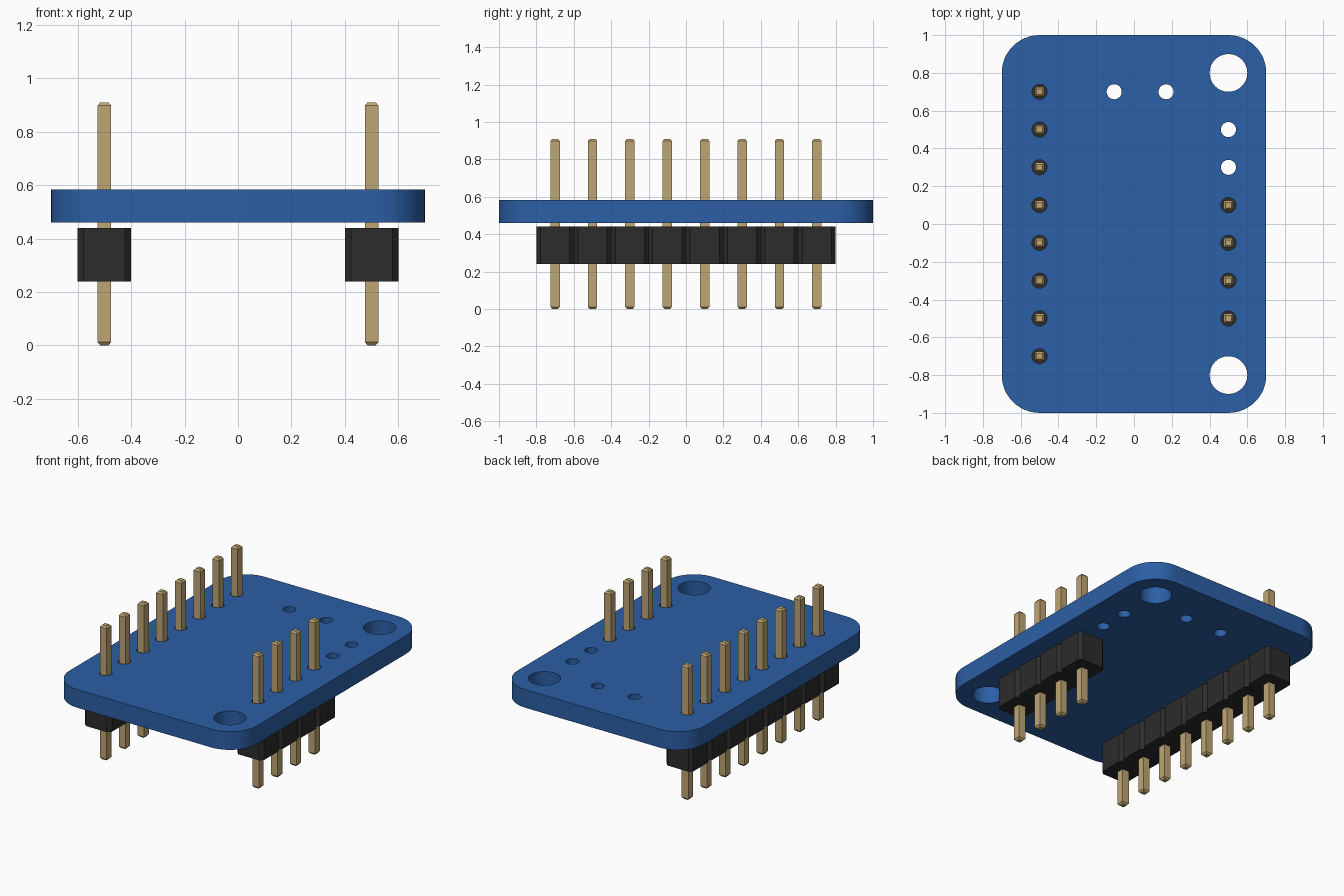
import bpy
import bmesh
import math

cube = bpy.data.objects.get("Cube")
if cube:
    bpy.data.objects.remove(cube, do_unlink=True)


def material(name, rgb):
    m = bpy.data.materials.new(name)
    m.use_nodes = True
    m.diffuse_color = (*rgb, 1)
    bsdf = next(n for n in m.node_tree.nodes if n.type == 'BSDF_PRINCIPLED')
    bsdf.inputs["Base Color"].default_value = (*rgb, 1)
    return m


blue = material("board blue", (0.025, 0.115, 0.38))
black = material("header black", (0.025, 0.025, 0.025))
gold = material("pin gold", (0.52, 0.38, 0.175))

BOARD_Z, BOARD_TOP = 0.46, 0.583
HEADER_Z, HEADER_TOP = 0.24, 0.44
PIN_TOP = 0.91

# Pin rows: x position and y positions
left_ys = [0.1 + 0.2 * i for i in range(-3, 1)]            # four pins, model's left
right_ys = [-0.7 + 0.2 * i for i in range(8)]              # eight pins, model's right
rows = {"left": (0.5, left_ys), "right": (-0.5, right_ys)}


def finish(name, bm, mat, smooth=False):
    bmesh.ops.recalc_face_normals(bm, faces=bm.faces)
    mesh = bpy.data.meshes.new(name)
    bm.to_mesh(mesh)
    bm.free()
    mesh.materials.append(mat)
    ob = bpy.data.objects.new(name, mesh)
    bpy.context.collection.objects.link(ob)
    if smooth:
        bpy.ops.object.select_all(action='DESELECT')
        ob.select_set(True)
        bpy.context.view_layer.objects.active = ob
        bpy.ops.object.shade_smooth_by_angle(angle=math.radians(35))
    return ob


def extrude_up(bm, faces, height):
    ext = bmesh.ops.extrude_face_region(bm, geom=faces)
    verts = [v for v in ext["geom"] if isinstance(v, bmesh.types.BMVert)]
    bmesh.ops.translate(bm, vec=(0, 0, height), verts=verts)


def arc(cx, cy, r, start, sweep, n, closed):
    steps = n if closed else n - 1
    return [(cx + r * math.cos(start + sweep * i / steps),
             cy + r * math.sin(start + sweep * i / steps)) for i in range(n)]


# Circuit board: rounded rectangle with mounting, spare and pin holes
outline = []
for k, (sx, sy) in enumerate([(1, 1), (-1, 1), (-1, -1), (1, -1)]):
    outline += arc(sx * 0.5, sy * 0.8, 0.2, k * math.pi / 2, math.pi / 2, 13, False)
holes = [(0.5, 0.8, 0.1), (0.5, -0.8, 0.1)]
holes += [(x, y, 0.04) for x, y in [(-0.105, 0.7), (0.17, 0.7), (0.5, 0.5), (0.5, 0.3)]]
holes += [(x, y, 0.04) for x, ys in rows.values() for y in ys]
loops = [outline] + [arc(x, y, r, 0, 2 * math.pi, 32 if r > 0.05 else 24, True)
                     for x, y, r in holes]
bm = bmesh.new()
edges = []
for loop in loops:
    vs = [bm.verts.new((x, y, BOARD_Z)) for x, y in loop]
    edges += [bm.edges.new((vs[i - 1], vs[i])) for i in range(len(vs))]
bmesh.ops.triangle_fill(bm, edges=edges, use_beauty=True, normal=(0, 0, 1))
extrude_up(bm, bm.faces[:], BOARD_TOP - BOARD_Z)
finish("circuit_board", bm, blue, smooth=True)


# Header housing: row of blocks with chamfered corners, as one notched outline
def header(name, x, ys):
    c, h = 0.022, 0.1
    side = []
    for y in ys:
        side += [(h - c, y - h), (h, y - h + c), (h, y + h - c)]
    side.append((h - c, ys[-1] + h))
    points = [(x + d, y) for d, y in side] + [(x - d, y) for d, y in reversed(side)]
    bm = bmesh.new()
    face = bm.faces.new([bm.verts.new((px, py, HEADER_Z)) for px, py in points])
    extrude_up(bm, [face], HEADER_TOP - HEADER_Z)
    finish(name, bm, black)


# Square pin with tapered tips
def pin(name, x, y):
    sections = [(0, 0.015), (0.012, 0.025), (PIN_TOP - 0.012, 0.025), (PIN_TOP, 0.015)]
    bm = bmesh.new()
    rings = [[bm.verts.new((x + sx * w, y + sy * w, z))
              for sx, sy in [(-1, -1), (1, -1), (1, 1), (-1, 1)]] for z, w in sections]
    for a, b in zip(rings, rings[1:]):
        for i in range(4):
            bm.faces.new((a[i - 1], a[i], b[i], b[i - 1]))
    bm.faces.new(rings[0])
    bm.faces.new(rings[-1])
    finish(name, bm, gold)


for side, (x, ys) in rows.items():
    header(f"{side}_header", x, ys)
    for i, y in enumerate(ys):
        pin(f"{side}_pin_{i + 1}", x, y)
